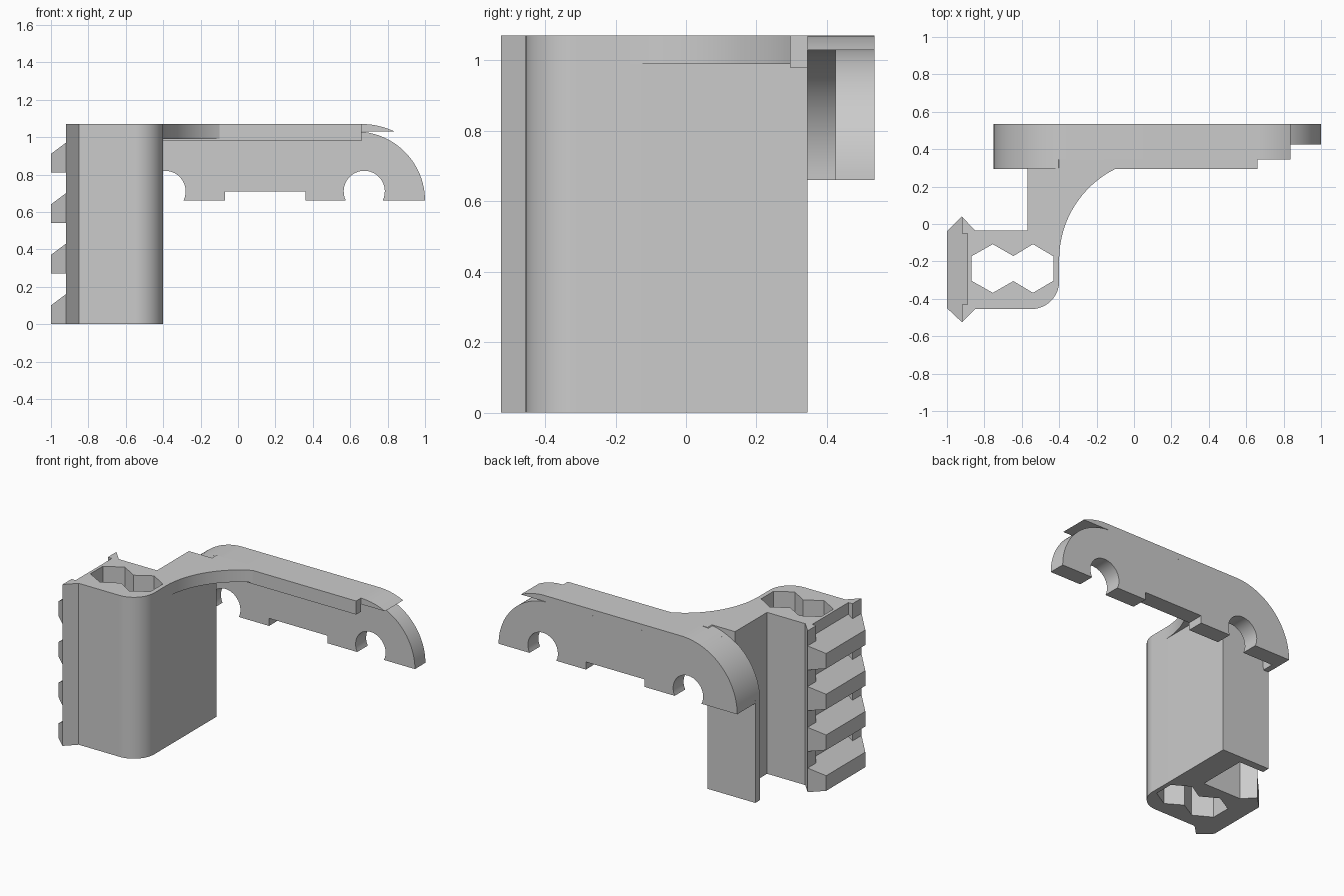
import bpy, bmesh, math

if "Cube" in bpy.data.objects:
    bpy.data.objects.remove(bpy.data.objects["Cube"], do_unlink=True)

grey = bpy.data.materials.new("plain grey")
grey.use_nodes = True
grey.diffuse_color = (0.6, 0.6, 0.6, 1)
grey.node_tree.nodes["Principled BSDF"].inputs["Base Color"].default_value = (0.6, 0.6, 0.6, 1)


def arc(cx, cy, r, start, end, steps=24):
    """Points on a circle between two angles in degrees."""
    angles = [math.radians(start + (end - start) * i / steps) for i in range(steps + 1)]
    return [(cx + r * math.cos(a), cy + r * math.sin(a)) for a in angles]


def prism(name, outline, axis, low, high, slope=None):
    """Extrude an outline along z (xy outline) or y (xz outline)."""
    bm = bmesh.new()
    place = (lambda p, d: (p[0], p[1], d)) if axis == "z" else (lambda p, d: (p[0], d, p[1]))
    bottom = [bm.verts.new(place(p, low)) for p in outline]
    top = [bm.verts.new(place(p, high + (slope(p) if slope else 0))) for p in outline]
    bm.faces.new(bottom)
    bm.faces.new(top)
    for i in range(len(outline)):
        j = (i + 1) % len(outline)
        bm.faces.new((bottom[i], bottom[j], top[j], top[i]))
    bmesh.ops.recalc_face_normals(bm, faces=bm.faces)
    mesh = bpy.data.meshes.new(name)
    bm.to_mesh(mesh)
    bm.free()
    mesh.materials.append(grey)
    obj = bpy.data.objects.new(name, mesh)
    bpy.context.collection.objects.link(obj)
    return obj


def make_active(obj):
    bpy.ops.object.select_all(action="DESELECT")
    obj.select_set(True)
    bpy.context.view_layer.objects.active = obj


TOP = 1.07       # top of the whole part
ARM_BASE = 0.66  # underside of the arm
BACK = 0.535     # rear face of the arm
parts = []

# Column with a flared rail base and a shallow groove on its outer side
rail_back = [(-0.92, -0.525), (-0.92, -0.43), (-0.89, -0.43),
             (-0.89, -0.05), (-0.92, -0.05), (-0.92, 0.04)]
column = prism("column", arc(-0.55, -0.305, 0.15, -90, 0) + [(-0.4, -0.035), (-0.85, -0.035)]
               + rail_back[::-1] + [(-0.85, -0.455)], "z", 0, TOP)
parts.append(column)

# Double hexagonal bore through the column
bore_side = [(-0.87, 0.065), (-0.755, 0.13), (-0.645, 0.067), (-0.54, 0.13), (-0.43, 0.065)]
bore = [(x, -0.238 + d) for x, d in bore_side] + [(x, -0.238 - d) for x, d in bore_side[::-1]]
cutter = prism("bore_cutter", bore, "z", -0.1, TOP + 0.1)
cutter.hide_render = True
cut = column.modifiers.new("bore", "BOOLEAN")
cut.operation = "DIFFERENCE"
cut.solver = "EXACT"
cut.object = cutter
make_active(column)
bpy.ops.object.modifier_apply(modifier=cut.name)
bpy.data.objects.remove(cutter, do_unlink=True)

# Rail teeth with flat undersides and sloping tops
tooth = rail_back + [(-1, -0.04), (-1, -0.45)]
for i in range(4):
    z = 0.27 * i
    parts.append(prism(f"rail_tooth_{i + 1}", tooth, "z", z, z + 0.1,
                       slope=lambda p: 0.75 * (p[0] + 1)))

# Web from the column back to the hanging plate
parts.append(prism("web", [(-0.57, -0.035), (-0.4, -0.035), (-0.4, 0.3), (-0.57, 0.3)],
                   "z", 0, TOP))

# Hanging plate, rounded at its upper outer corner
parts.append(prism("hanging_plate", [(-0.4, 0), (-0.75, 0)]
                   + arc(-0.34, ARM_BASE, 0.41, 180, 99) + [(-0.4, TOP)], "y", 0.295, 0.345))

# Curved gusset joining the column top to the arm
parts.append(prism("gusset", arc(0.141, -0.19, 0.541, 180, 116.3) + [(-0.4, 0.295)],
                   "z", 0.99, TOP))

# Front lip along the arm
parts.append(prism("front_lip", [(-0.4, 0.98), (0.66, 0.98), (0.66, TOP), (-0.4, TOP)],
                   "y", 0.295, 0.345))

# Arm plate with two open round holes and a central notch in its lower edge
hole_right = arc(0.675, 0.71, 0.11, -27, 207)
hole_left = arc(-0.39, 0.71, 0.11, -27, 207)
arm = (arc(-0.34, ARM_BASE, 0.37, 180, 90) + arc(0.63, ARM_BASE, 0.37, 90, 0) + hole_right
       + [(0.36, ARM_BASE), (0.36, 0.71), (-0.07, 0.71), (-0.07, ARM_BASE)] + hole_left)
parts.append(prism("arm_plate", arm, "y", 0.425, BACK))

# Top skin wrapping the rounded end and finishing in a tapered flap
skin = (arc(-0.34, ARM_BASE, 0.41, 180, 90) + arc(0.66, ARM_BASE, 0.41, 90, 64.5, 10)
        + arc(-0.34, ARM_BASE, 0.37, 90, 180))
parts.append(prism("arm_skin", skin, "y", 0.345, BACK))

for part in parts:
    make_active(part)
    bpy.ops.object.shade_smooth_by_angle(angle=math.radians(30))
